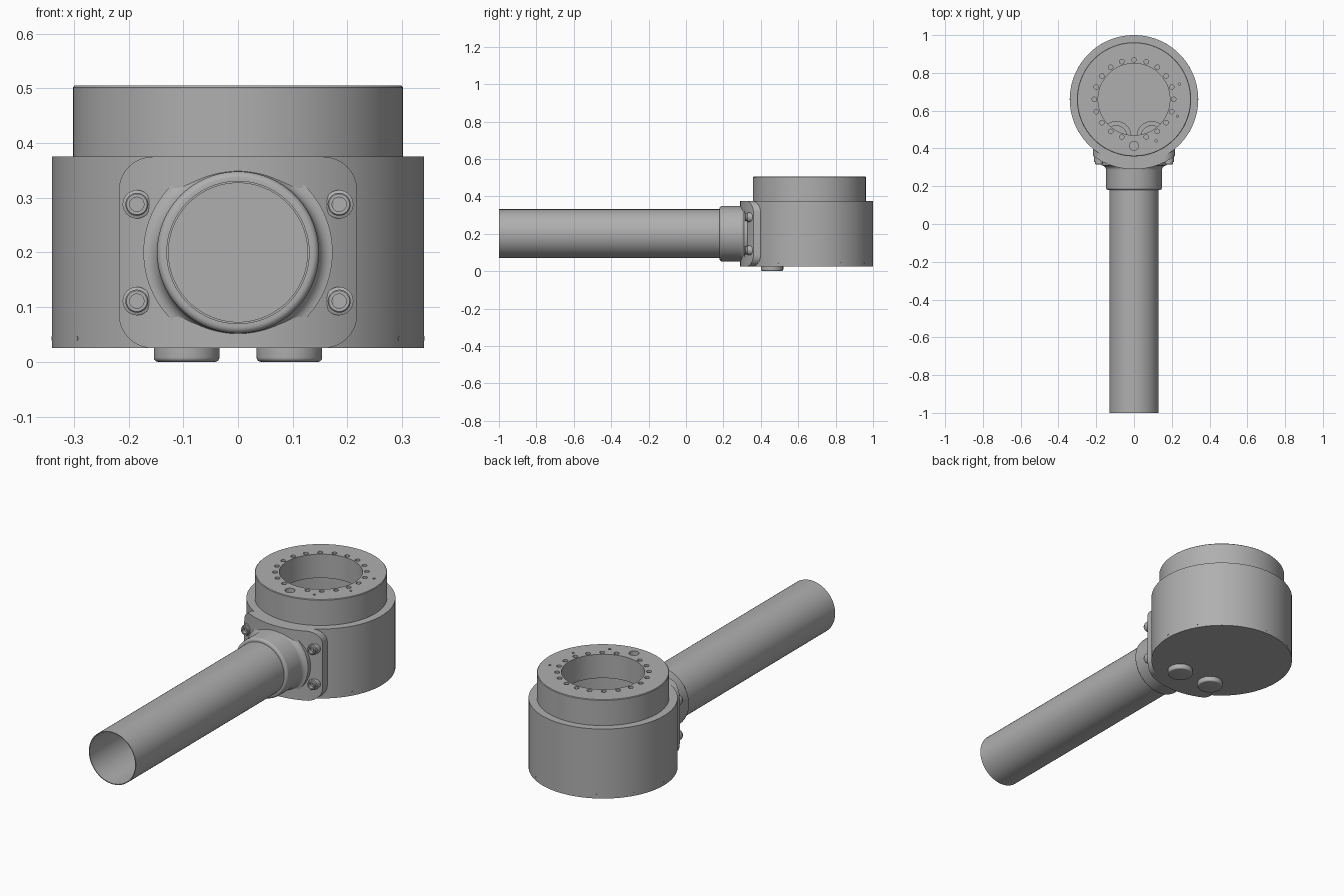
import bpy, bmesh, math
from mathutils import Matrix, Vector

if "Cube" in bpy.data.objects:
    bpy.data.objects.remove(bpy.data.objects["Cube"])

CY = 0.66      # housing axis, y
AZ = 0.20      # tube axis, z

grey = bpy.data.materials.new("machined grey")
grey.diffuse_color = (0.43, 0.43, 0.43, 1)
grey.use_nodes = True
grey.node_tree.nodes["Principled BSDF"].inputs["Base Color"].default_value = grey.diffuse_color


def finish(bm, name, smooth=True):
    bmesh.ops.recalc_face_normals(bm, faces=bm.faces)
    me = bpy.data.meshes.new(name)
    bm.to_mesh(me)
    bm.free()
    ob = bpy.data.objects.new(name, me)
    bpy.context.collection.objects.link(ob)
    me.materials.append(grey)
    if smooth:
        bpy.ops.object.select_all(action='DESELECT')
        ob.select_set(True)
        bpy.context.view_layer.objects.active = ob
        bpy.ops.object.shade_smooth_by_angle(angle=math.radians(30))
    return ob


def lathe(name, profile, origin, along_y=False, closed=False, n=96):
    """Spin (radius, height) points about z, or about y."""
    bm = bmesh.new()
    vs = [bm.verts.new((r, 0, h)) for r, h in profile]
    pairs = list(zip(vs, vs[1:])) + ([(vs[-1], vs[0])] if closed else [])
    es = [bm.edges.new(p) for p in pairs]
    bmesh.ops.spin(bm, geom=vs + es, cent=(0, 0, 0), axis=(0, 0, 1),
                   angle=math.tau, steps=n, use_duplicate=False)
    bmesh.ops.remove_doubles(bm, verts=bm.verts, dist=1e-5)
    rot = Matrix.Rotation(-math.pi / 2, 4, 'X') if along_y else Matrix()
    bm.transform(Matrix.Translation(origin) @ rot)
    return finish(bm, name)


def arc(r0, h0, rad, a0, a1, n=6):
    """Profile points on a circular arc, angles in degrees."""
    return [(r0 + rad * math.cos(math.radians(a0 + (a1 - a0) * i / n)),
             h0 + rad * math.sin(math.radians(a0 + (a1 - a0) * i / n)))
            for i in range(n + 1)]


def cut(target, name, holes):
    """Cut upright round holes given as (x, y, z, radius, depth)."""
    bm = bmesh.new()
    for x, y, z, r, d in holes:
        bmesh.ops.create_cone(bm, cap_ends=True, segments=16, radius1=r, radius2=r,
                              depth=d, matrix=Matrix.Translation((x, y, z)))
    cutter = finish(bm, name, False)
    cutter.hide_render = True
    cutter.hide_set(True)
    mod = target.modifiers.new("holes", 'BOOLEAN')
    mod.operation = 'DIFFERENCE'
    mod.solver = 'EXACT'
    mod.object = cutter


# Hollow lower housing with closed floor
lathe("housing", [(0, .025), (.34, .025), (.34, .375), (.285, .375), (.285, .36),
                  (.32, .36), (.32, .04), (0, .04)], (0, CY, 0), n=128)

# Upper ring with central bore
ring = lathe("top_ring", [(.19, .505), (.299, .505), (.302, .502), (.302, .362),
                          (.286, .362), (.286, .385), (.19, .385)],
             (0, CY, 0), closed=True, n=128)

# Bolt circle, cable hole and small dowel holes in the ring
holes = []
for i in range(20):
    a = math.radians(-90 + 18 * i)
    if i:
        holes.append((.21 * math.cos(a), CY + .21 * math.sin(a), .505, .012, .06))
holes.append((0, .414, .505, .024, .08))
holes += [(x, y, .505, .006, .04) for x, y in ((.24, .74), (.23, .57), (.117, .44))]
cut(ring, "ring_hole_cutter", holes)

# Feet under the housing and their bosses inside
for side, x in (("left", -.094), ("right", .094)):
    lathe("foot_" + side, [(0, 0)] + arc(.052, .008, .008, -90, 0) + [(.06, .03), (0, .03)],
          (x, .46, 0), n=48)
    lathe("foot_boss_" + side, [(.055, .035), (.08, .035), (.08, .055), (.055, .055)],
          (x, .465, 0), closed=True, n=48)

# Curved mounting plate with rounded corners, wrapped round the housing
bm = bmesh.new()
W, H, C = .218, .175, .062
xs = [W - C + C * math.sin(math.radians(9 * i)) for i in range(11)]
xs = sorted([-x for x in xs] + xs + [(-1 + i / 8) * (W - C) for i in range(1, 16)])
rows = []
for x in xs:
    over = min(C, max(0, abs(x) - (W - C)))
    h = H - C + math.sqrt(C * C - over * over)
    yo = CY - math.sqrt(.37 ** 2 - x * x)
    yi = CY - math.sqrt(.336 ** 2 - x * x)
    rows.append([bm.verts.new((x, y, AZ + z)) for y, z in
                 ((yo, -h), (yo, h), (yi, h), (yi, -h))])
for a, b in zip(rows, rows[1:]):
    for k in range(4):
        bm.faces.new((a[k], a[(k + 1) % 4], b[(k + 1) % 4], b[k]))
bm.faces.new(rows[0])
bm.faces.new(rows[-1])
finish(bm, "mounting_plate")

# Collar: rounded front lip, fillet where it meets the plate
lathe("collar", [(.127, .18)] + arc(.136, .192, .012, -90, 0)
      + arc(.173, .285, .025, 180, 90) + [(.173, .33), (.127, .33)],
      (0, 0, AZ), along_y=True, closed=True)

# Long thin-walled tube, open at the front, closed inside the collar
lathe("tube", [(0, .30), (.131, .30), (.131, -1), (.127, -1), (.127, .28), (0, .28)],
      (0, 0, AZ), along_y=True)

# Socket-head bolts with their washers
for i, x in enumerate((-.185, .185)):
    for j, z in enumerate((.111, .288)):
        lathe(f"bolt_{i}{j}", [(0, .334), (.013, .334), (.013, .316), (.019, .316),
                               (.021, .318), (.021, .327), (.026, .329), (.026, .37),
                               (0, .37)], (x, 0, z), along_y=True, n=32)

# Small cover pins round the bottom edge of the housing
bm = bmesh.new()
for i in range(12):
    a = math.radians(30 * i)
    d = Vector((math.cos(a), math.sin(a), 0))
    m = (Matrix.Translation(Vector((0, CY, .043)) + d * .337)
         @ d.to_track_quat('Z', 'Y').to_matrix().to_4x4())
    bmesh.ops.create_cone(bm, cap_ends=True, segments=12, radius1=.004, radius2=.004,
                          depth=.008, matrix=m)
finish(bm, "cover_pins")
